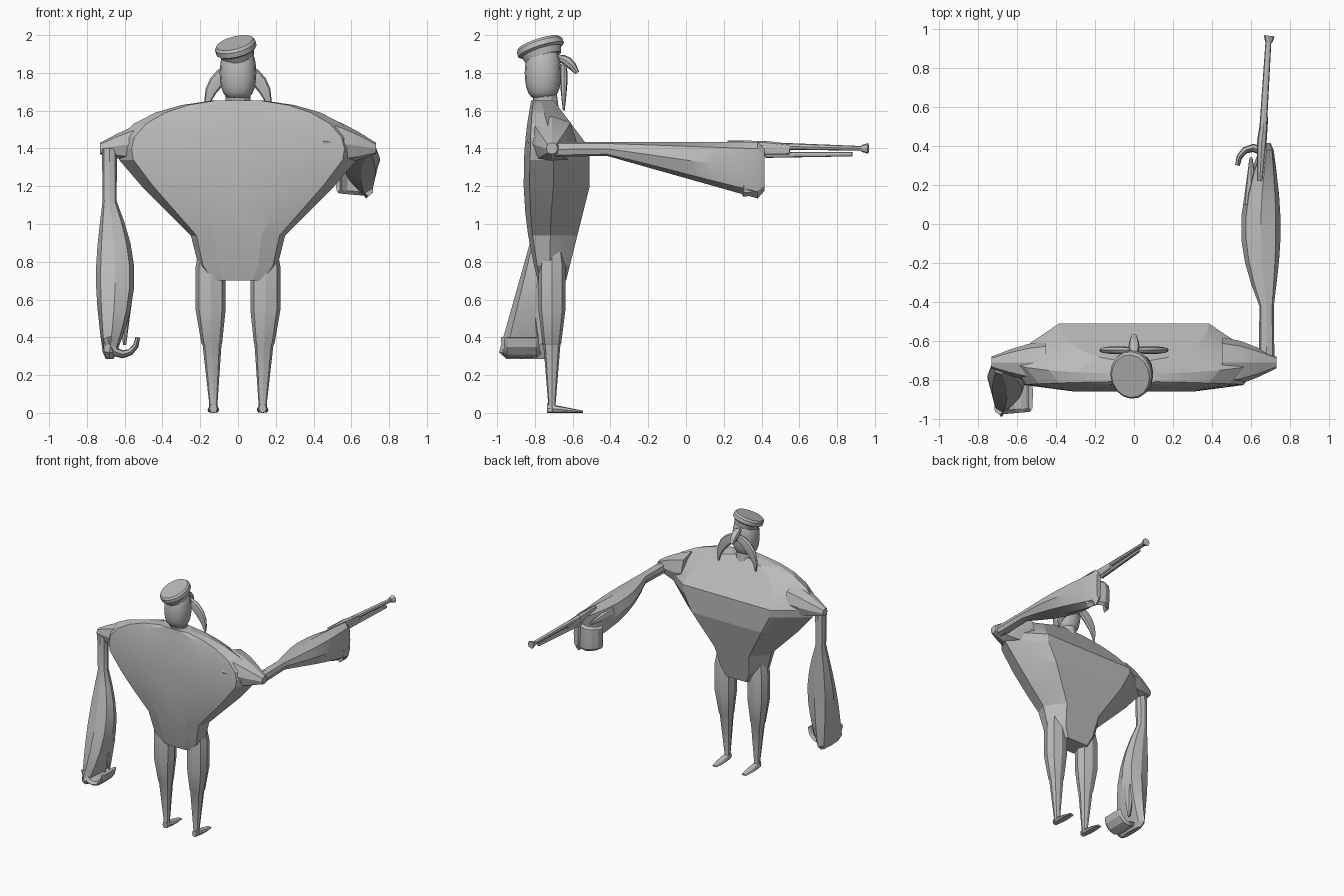
import bpy, bmesh
from math import sin, cos, pi, radians, sqrt, copysign
from mathutils import Vector

ACROSS, DEPTH, UP = Vector((1, 0, 0)), Vector((0, 1, 0)), Vector((0, 0, 1))

default_cube = bpy.data.objects.get("Cube")
if default_cube:
    bpy.data.objects.remove(default_cube, do_unlink=True)

grey = bpy.data.materials.new("plain_grey")
grey.use_nodes = True
grey.diffuse_color = (0.5, 0.5, 0.5, 1)
shader = grey.node_tree.nodes["Principled BSDF"]
shader.inputs["Base Color"].default_value = grey.diffuse_color


def skin(name, rings, crease):
    """Bridge a list of equal point rings and cap both ends."""
    bm = bmesh.new()
    loops = [[bm.verts.new(point) for point in ring] for ring in rings]
    for lower, upper in zip(loops, loops[1:]):
        for i in range(len(lower)):
            bm.faces.new((lower[i - 1], lower[i], upper[i], upper[i - 1]))
    bm.faces.new(loops[0])
    bm.faces.new(loops[-1])
    bmesh.ops.recalc_face_normals(bm, faces=bm.faces)
    mesh = bpy.data.meshes.new(name)
    bm.to_mesh(mesh)
    bm.free()
    mesh.materials.append(grey)
    part = bpy.data.objects.new(name, mesh)
    bpy.context.collection.objects.link(part)
    bpy.ops.object.select_all(action='DESELECT')
    part.select_set(True)
    bpy.context.view_layer.objects.active = part
    bpy.ops.object.shade_smooth_by_angle(angle=radians(crease))


def tube(name, stations, wide, sides=8, power=0.8, crease=25):
    """Sweep a rounded section; stations are (point, side radius, wide radius)."""
    points = [Vector(point) for point, side_radius, wide_radius in stations]
    rings = []
    for k, (point, side_radius, wide_radius) in enumerate(stations):
        tangent = points[min(k + 1, len(points) - 1)] - points[max(k - 1, 0)]
        side = tangent.cross(wide).normalized()
        ring = []
        for i in range(sides):
            turn = 2 * pi * i / sides
            c = copysign(abs(cos(turn)) ** power, cos(turn))
            s = copysign(abs(sin(turn)) ** power, sin(turn))
            ring.append(points[k] + side * side_radius * c + wide * wide_radius * s)
        rings.append(ring)
    skin(name, rings, crease)


def steps(count):
    """Evenly spaced fractions from zero to one."""
    return [i / count for i in range(count + 1)]


def mix(start, end, t):
    return start + (end - start) * t


# Torso: rounded back, flat chest, pointed flanks, domed shoulder line
def torso_width(z):
    if z > 1.4:
        return 0.64 * sqrt(1 - ((z - 1.4) / 0.26) ** 2)
    waist = 0.25 + 0.25 * (z - 0.94)
    flare = 0.25 + (z - 0.94)
    hem = 0.15 + 0.75 * (z - 0.7)
    return min(hem, max(waist, flare), 0.64)


def torso_ring(z):
    width = torso_width(z)
    flat = 0.6 * width
    back = -0.86 + 0.25 * (z - 1.25) ** 2
    chest = -0.51 - 0.25 * max(0, 1.2 - z) - 0.75 * max(0, z - 1.4)
    middle = mix(back, chest, 0.45)
    half = [(0, chest), (flat, chest), (mix(flat, width, 0.55), mix(middle, chest, 0.5)),
            (width, middle), (0.88 * width, mix(back, middle, 0.2)),
            (width / 2, back), (0, back)]
    mirrored = [(-x, y) for x, y in reversed(half[1:-1])]
    return [(x, y, z) for x, y in half + mirrored]


heights = (0.7, 0.78, 0.94, 1.06, 1.2, 1.34, 1.4, 1.46, 1.53, 1.59, 1.63, 1.655)
skin("torso", [torso_ring(z) for z in heights], crease=12)

# Shoulders, the raised one being bulkier
for label, side, bulk in (("right", -1, 0.08), ("left", 1, 0.1)):
    stations = []
    for t in steps(3):
        radius = mix(bulk, 0, t ** 1.5) + 0.03
        stations.append(((side * mix(0.45, 0.73, t), -0.71, mix(1.44, 1.4, t)), radius, radius))
    tube(label + "_shoulder", stations, UP)


# Arms: inward, along the arm, and down into the heavy side of the forearm
def build_arm(label, place, wide):
    def limb(name, stations, **style):
        placed = [(place(inward, along, down), side_radius, wide_radius)
                  for inward, along, down, side_radius, wide_radius in stations]
        tube(label + name, placed, wide, **style)

    forearm = [(0, 0, 0.04, 0.04, 0.04)]
    for t in steps(7):
        bulge = sin(pi * t)
        depth = mix(0.037, 0.15, t)
        forearm.append((0.03 * bulge, mix(0.28, 1.08, t), depth,
                        0.037 + 0.065 * bulge, depth))
    forearm.append((0, 1.115, 0.15, 0.02, 0.11))
    limb("arm", forearm)

    # Broad curled fingers follow a half circle
    limb("fingers", [(0.07 - 0.08 * cos(pi * t), 1 + 0.09 * sin(pi * t), 0.18,
                      mix(0.03, 0.012, t), mix(0.11, 0.09, t)) for t in steps(6)], power=0.6)
    limb("thumb", [(0.08, mix(0.8, 1.04, t), 0.08, mix(0.04, 0.008, t), mix(0.05, 0.01, t))
                   for t in steps(2)])


def hanging(inward, along, down):
    return (inward - 0.68, -0.69 - down, 1.4 - along)


def raised(inward, along, down):
    return (0.68 - inward, along - 0.7, 1.435 - down)


build_arm("right_", hanging, DEPTH)
build_arm("left_", raised, UP)

# Legs and feet
leg_profile = ((0.9, 0.06), (0.77, 0.08), (0.55, 0.08), (0.37, 0.055), (0.36, 0.05),
               (0.05, 0.022), (0.01, 0.025))
for label, side in (("left", 1), ("right", -1)):
    tube(label + "_leg", [((side * (0.125 + 0.25 * radius), -0.71, z), radius, 0.9 * radius)
                          for z, radius in leg_profile], DEPTH)
    tube(label + "_foot", [((side * 0.13, mix(-0.735, -0.545, t), mix(0.025, 0.006, t)),
                            0.02 + 0.012 * sin(pi * t), mix(0.025, 0.006, t))
                           for t in steps(3)], UP)

# Neck and barrel-shaped head
tube("neck", [((0, mix(-0.735, -0.75, t), mix(1.58, 1.7, t)), 0.065, 0.065) for t in steps(1)],
     DEPTH, sides=12, power=1)
head = []
for t in steps(10):
    radius = 0.097 * sin(pi * mix(0.05, 0.95, t)) ** 0.5
    head.append(((0, -0.757, 1.8 - 0.14 * cos(pi * mix(0.05, 0.95, t))), radius, radius))
tube("head", head, DEPTH, sides=16, power=0.9, crease=50)

# Tilted cap with a wide flat crown above a narrower band
tilt = Vector((-0.25, -0.32, 1)).normalized()
cap_centre = Vector((-0.012, -0.772, 1.935))
cap_profile = ((-0.06, 0.085), (-0.025, 0.095), (-0.015, 0.11), (0.012, 0.11), (0.026, 0.1))
tube("cap", [(cap_centre + tilt * rise, radius, 1.15 * radius) for rise, radius in cap_profile],
     tilt.cross(ACROSS).normalized(), sides=16, power=1)

# Hooked nose and drooping moustache
tube("nose", [((0, mix(-0.68, -0.575, t), 1.88 - 0.08 * t * t),
               0.012 + 0.014 * sin(pi * t), 0.015 + 0.013 * sin(pi * t))
              for t in steps(4)], ACROSS)
for label, side in (("left", 1), ("right", -1)):
    stations = []
    for t in steps(6):
        swell = sin(pi * mix(0.2, 1, t))
        stations.append(((side * 0.165 * sin(pi * t / 2), -0.647, 1.83 - 0.23 * t ** 1.5),
                         0.004 + 0.036 * swell, 0.005 + 0.015 * swell))
    tube(label + "_moustache", stations, DEPTH)


# Long gun: stock, barrel, flared muzzle and lower rod
def gun_part(name, start, end, thickness, height):
    stations = [(Vector(start).lerp(Vector(end), t), mix(*thickness, t), mix(*height, t))
                for t in steps(1)]
    tube("gun_" + name, stations, UP)


gun_part("grip", (0.645, 0.22, 1.43), (0.655, 0.42, 1.4), (0.012, 0.025), (0.012, 0.04))
gun_part("stock", (0.655, 0.42, 1.4), (0.67, 0.55, 1.395), (0.025, 0.018), (0.04, 0.03))
gun_part("barrel", (0.655, 0.38, 1.415), (0.69, 0.95, 1.4), (0.02, 0.015), (0.02, 0.012))
gun_part("muzzle", (0.69, 0.93, 1.4), (0.694, 0.965, 1.4), (0.018, 0.028), (0.018, 0.028))
gun_part("lower_rod", (0.657, 0.42, 1.365), (0.688, 0.88, 1.37), (0.014, 0.011), (0.015, 0.012))
